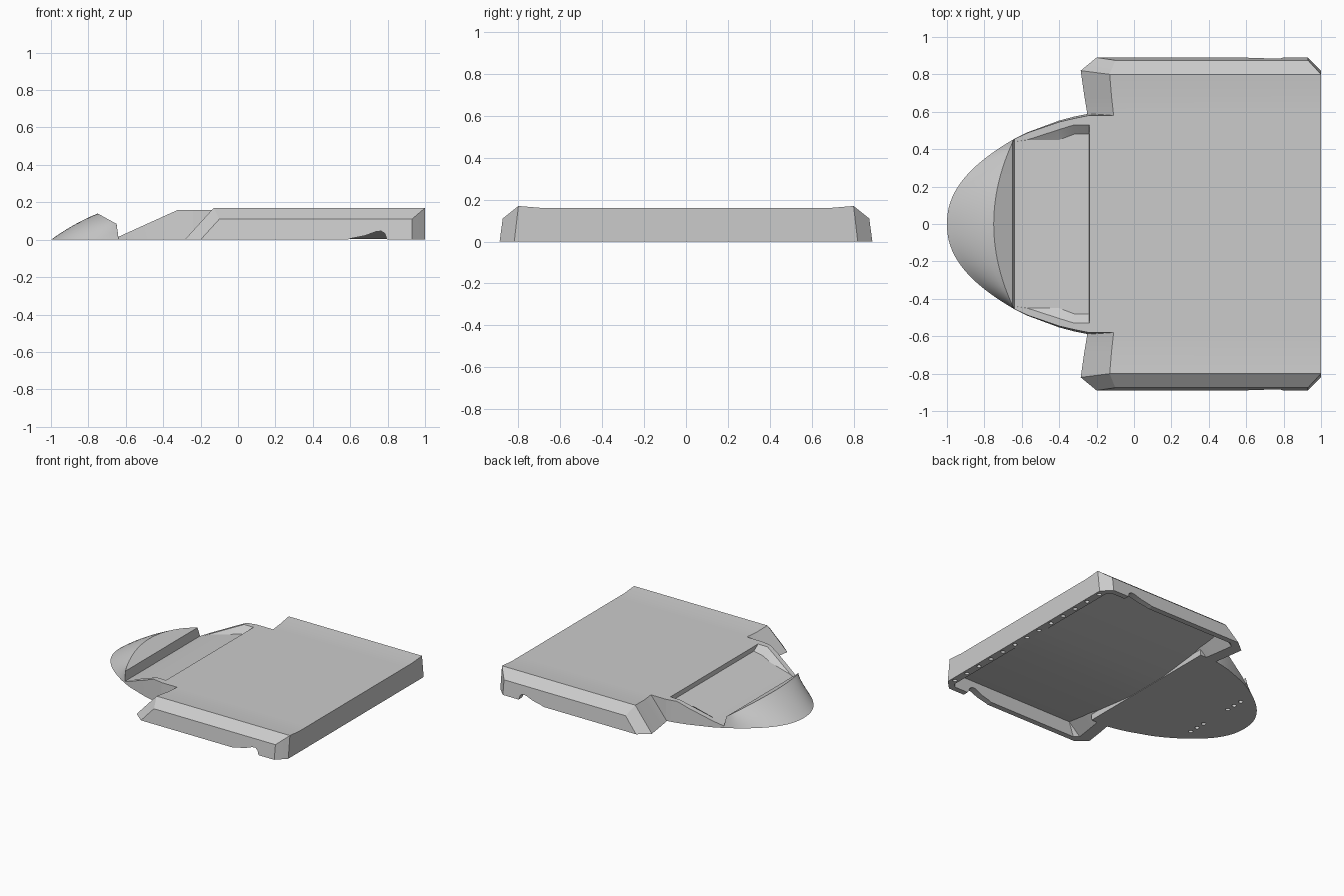
import bpy
import bmesh
import math
from mathutils import Matrix

cube = bpy.data.objects.get("Cube")
if cube:
    bpy.data.objects.remove(cube)

grey = bpy.data.materials.new("light_grey")
grey.use_nodes = True
grey.diffuse_color = (0.6, 0.6, 0.6, 1)
grey.node_tree.nodes["Principled BSDF"].inputs["Base Color"].default_value = (0.6, 0.6, 0.6, 1)


def smooth(ob):
    bpy.ops.object.select_all(action='DESELECT')
    ob.select_set(True)
    bpy.context.view_layer.objects.active = ob
    bpy.ops.object.shade_smooth_by_angle(angle=math.radians(20))


def finish(name, bm):
    """Turn a bmesh into a named, shaded object."""
    bmesh.ops.remove_doubles(bm, verts=bm.verts, dist=0.0002)
    bmesh.ops.recalc_face_normals(bm, faces=bm.faces)
    mesh = bpy.data.meshes.new(name)
    bm.to_mesh(mesh)
    bm.free()
    mesh.materials.append(grey)
    ob = bpy.data.objects.new(name, mesh)
    bpy.context.collection.objects.link(ob)
    smooth(ob)
    return ob


def loft(name, rings):
    """Skin closed rings of points and cap both ends."""
    bm = bmesh.new()
    rows = [[bm.verts.new(p) for p in ring] for ring in rings]
    for a, b in zip(rows, rows[1:]):
        for i in range(len(a)):
            j = (i + 1) % len(a)
            bm.faces.new((a[i], a[j], b[j], b[i]))
    bm.faces.new(rows[0])
    bm.faces.new(rows[-1])
    return finish(name, bm)


def cut(target, cutter):
    """Subtract the cutter from the target, then discard the cutter."""
    cutter.hide_render = True
    mod = target.modifiers.new("cut", 'BOOLEAN')
    mod.operation = 'DIFFERENCE'
    mod.solver = 'EXACT'
    mod.object = cutter
    bpy.context.view_layer.objects.active = target
    bpy.ops.object.modifier_apply(modifier=mod.name)
    bpy.data.objects.remove(cutter)
    smooth(target)


def hole_cutter(spots):
    """Small round sockets to sink into the underside."""
    bm = bmesh.new()
    for x, y in spots:
        bmesh.ops.create_cone(bm, cap_ends=True, segments=12, radius1=0.016,
                              radius2=0.016, depth=0.04,
                              matrix=Matrix.Translation((x, y, 0)))
    return finish("socket_cutter", bm)


# Main deck: sections across y with a recessed, keeled underside
def deck_section(y_low, y_top, z_top, front_low, front_top, back, depth):
    lip = front_low + 0.06
    return [(front_low, y_low, 0), (front_top, y_top, z_top),
            (back, y_top, z_top), (back, y_low, 0),
            (back - 0.06, y_low, 0), (back - 0.06, y_low, depth),
            (lip + 0.03 + 1.1 * depth, y_low, depth), (lip + 0.03, y_low, 0)]


half = [
    deck_section(0.17, 0.17, 0.16, -0.25, -0.11, 1.0, 0.004),
    deck_section(0.59, 0.59, 0.16, -0.25, -0.11, 1.0, 0.055),
    deck_section(0.68, 0.68, 0.16, -0.265, -0.12, 1.0, 0.066),
    deck_section(0.82, 0.80, 0.17, -0.285, -0.13, 1.0, 0.085),
    deck_section(0.848, 0.83, 0.146, -0.251, -0.118, 0.972, 0.0),
    deck_section(0.89, 0.875, 0.11, -0.2, -0.10, 0.93, 0.0),
]
mirrored = [[(x, -y, z) for x, y, z in ring] for ring in reversed(half)]
deck = loft("main_deck", mirrored + half)

# Finger scoops through the lower side rails, and sockets along the rear rim
scoop = [(0.56, -0.01), (0.60, 0.006), (0.68, 0.022), (0.74, 0.044),
         (0.765, 0.046), (0.785, 0.034), (0.80, -0.01)]
for side in (-1, 1):
    cut(deck, loft("scoop_cutter",
                   [[(x, side * y, z) for x, z in scoop] for y in (0.825, 0.93)]))
cut(deck, hole_cutter([(0.97, -0.78 + 0.13 * i) for i in range(13)]))

# Neck: ramped side walls around a sunken floor, then a solid block into the deck
# x, outer y, wall top z, inner top y, floor y, floor z
stations = [
    (-0.64, 0.455, 0.015, 0.44, 0.44, 0.015),
    (-0.57, 0.490, 0.047, 0.45, 0.449, 0.046),
    (-0.40, 0.553, 0.124, 0.505, 0.45, 0.092),
    (-0.32, 0.574, 0.160, 0.53, 0.48, 0.108),
    (-0.24, 0.590, 0.160, 0.53, 0.48, 0.125),
    (-0.239, 0.590, 0.160, 0.53, 0.48, 0.16),
    (-0.11, 0.590, 0.160, 0.53, 0.48, 0.16),
]
rings = []
for x, yo, zt, yi, yf, zf in stations:
    wall = [(x, yo, 0), (x, yo - 0.06 * zt, zt), (x, yi, zt), (x, yf, zf)]
    rings.append(wall + [(px, -y, z) for px, y, z in reversed(wall)])
loft("neck", rings)

# Nose: rounded plan, domed up to a curved ridge, falling to a back wall
W, STEPS = 0.455, 6
columns = []
for i in range(33):
    t = i / 16 - 1
    base = (-1 + 0.36 * abs(t) ** 2.2, W * t, 0)
    ridge = (-0.75 + 0.10 * t * t, 0.435 * t, 0.14 - 0.055 * t * t)
    column = []
    for k in range(STEPS + 1):
        u = k / STEPS
        x, y, z = (a + (b - a) * u for a, b in zip(base, ridge))
        column.append((x, y, z + 0.04 * u * (1 - u)))
    column += [(-0.649, 0.435 * t, 0.084), (-0.64, W * t, 0.015), (-0.64, W * t, 0)]
    columns.append(column)
nose = loft("nose", columns)
cut(nose, hole_cutter([(-0.74, side * (0.13 + 0.07 * i))
                       for side in (-1, 1) for i in range(3)]))
